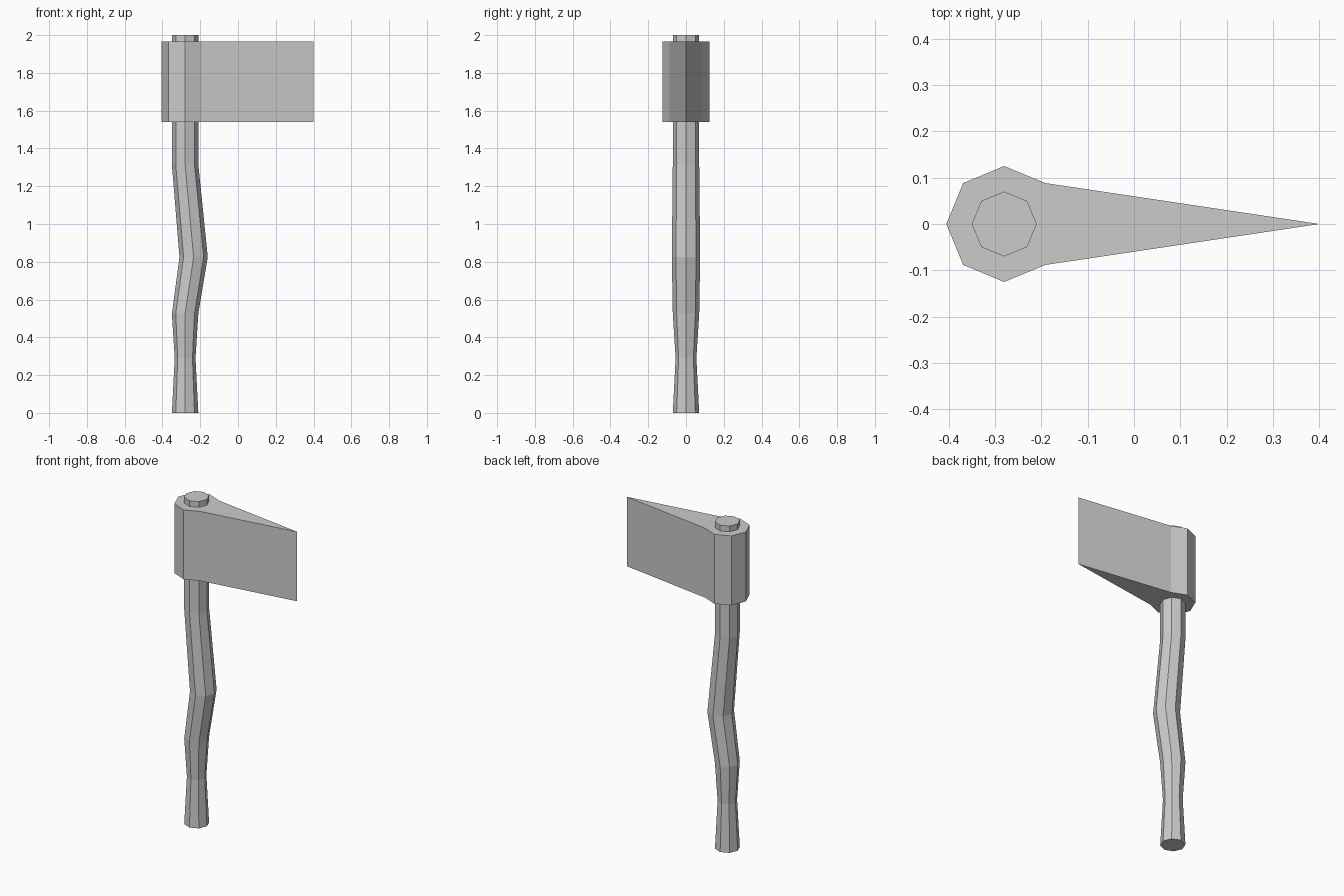
import bpy, bmesh
from math import cos, sin, pi

if "Cube" in bpy.data.objects:
    bpy.data.objects.remove(bpy.data.objects["Cube"])

SIDES = 8
CX = -0.28  # handle axis


def ring(cx, r):
    return [(cx + r * cos(2 * pi * i / SIDES), r * sin(2 * pi * i / SIDES)) for i in range(SIDES)]


def loft(name, sections):
    """Skin a stack of (z, outline) sections and cap both ends."""
    bm = bmesh.new()
    loops = [[bm.verts.new((x, y, z)) for x, y in pts] for z, pts in sections]
    for a, b in zip(loops, loops[1:]):
        n = len(a)
        for i in range(n):
            j = (i + 1) % n
            bm.faces.new((a[i], a[j], b[j], b[i]))
    bm.faces.new(loops[0][::-1])
    bm.faces.new(loops[-1])
    bmesh.ops.recalc_face_normals(bm, faces=bm.faces)
    mesh = bpy.data.meshes.new(name)
    bm.to_mesh(mesh)
    bm.free()
    obj = bpy.data.objects.new(name, mesh)
    bpy.context.collection.objects.link(obj)
    return obj


# Bent octagonal handle: (height, centre x, radius)
handle = [(0, CX, 0.07), (0.29, CX, 0.055), (0.525, CX, 0.07),
          (0.825, -0.235, 0.075), (1.315, CX, 0.07), (2.0, CX, 0.07)]
loft("handle", [(z, ring(cx, r)) for z, cx, r in handle])

# Axe head: octagonal socket with its +x corner drawn out to the cutting edge
outline = ring(CX, 0.125)
outline[0] = (0.40, 0.0)
loft("axe_head", [(1.54, outline), (1.965, outline)])
